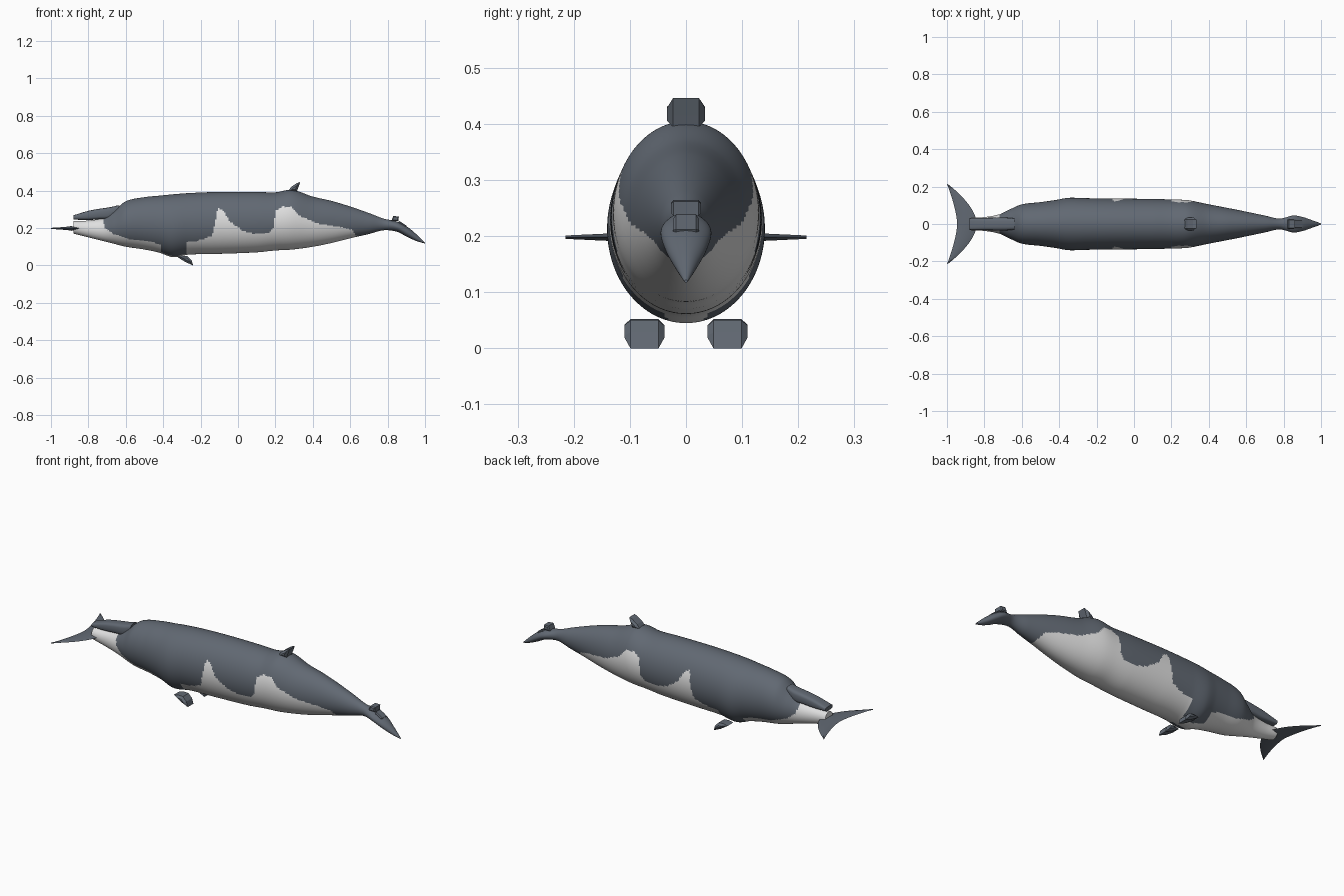
import bpy
import bmesh
from math import sin, cos, pi
from mathutils import Vector

if "Cube" in bpy.data.objects:
    bpy.data.objects.remove(bpy.data.objects["Cube"])


def make_material(name, colour):
    material = bpy.data.materials.new(name)
    material.use_nodes = True
    material.diffuse_color = colour
    shader = material.node_tree.nodes["Principled BSDF"]
    shader.inputs["Base Color"].default_value = colour
    shader.inputs["Roughness"].default_value = 0.7
    return material


slate = make_material("slate grey skin", (0.12, 0.14, 0.17, 1))
pale = make_material("pale belly skin", (0.74, 0.74, 0.74, 1))


def finish(name, bm, materials, smooth=True):
    """Turn a bmesh into a named, shaded object."""
    bmesh.ops.recalc_face_normals(bm, faces=bm.faces)
    mesh = bpy.data.meshes.new(name)
    bm.to_mesh(mesh)
    bm.free()
    for material in materials:
        mesh.materials.append(material)
    obj = bpy.data.objects.new(name, mesh)
    bpy.context.collection.objects.link(obj)
    if smooth:
        bpy.ops.object.select_all(action='DESELECT')
        obj.select_set(True)
        bpy.context.view_layer.objects.active = obj
        bpy.ops.object.shade_smooth_by_angle(angle=pi / 4)
    return obj


def loft(rings):
    """Skin a list of closed rings and cap both ends."""
    bm = bmesh.new()
    loops = [[bm.verts.new(p) for p in ring] for ring in rings]
    count = len(loops[0])
    for a, b in zip(loops, loops[1:]):
        for i in range(count):
            j = (i + 1) % count
            bm.faces.new((a[i], a[j], b[j], b[i]))
    bm.faces.new(loops[0])
    bm.faces.new(loops[-1])
    return bm


def linear(table, x):
    """Straight-line lookup in a table of (x, value)."""
    for (x0, v0), (x1, v1) in zip(table, table[1:]):
        if x <= x1:
            return v0 + (v1 - v0) * max(0, x - x0) / (x1 - x0)
    return table[-1][1]


def smooth_stations(table, step):
    """Resample station rows along x with a smooth cubic."""
    rows = [Vector(row) for row in table]
    slopes = []
    for i in range(len(rows)):
        a, b = rows[max(i - 1, 0)], rows[min(i + 1, len(rows) - 1)]
        slopes.append((b - a) / (b[0] - a[0]))
    result = []
    for i, (a, b) in enumerate(zip(rows, rows[1:])):
        width = b[0] - a[0]
        parts = max(1, round(width / step))
        for k in range(parts):
            t = k / parts
            p = a * (1 + 2 * t) * (1 - t) ** 2 + b * t * t * (3 - 2 * t)
            p += (slopes[i] * t * (1 - t) ** 2 - slopes[i + 1] * t * t * (1 - t)) * width
            p[0] = a[0] + width * t
            result.append(p)
    return result + [rows[-1]]


def oval_rings(stations, sides, power=1.0):
    """Upright oval rings from rows of (x, bottom, top, half width)."""
    def bend(v):
        return abs(v) ** power * (1 if v > 0 else -1)
    return [[(x, w * bend(sin(2 * pi * i / sides)),
              (lo + hi) / 2 + (hi - lo) / 2 * bend(cos(2 * pi * i / sides)))
             for i in range(sides)] for x, lo, hi, w in stations]


def slab(name, outline, y0, y1, bevel):
    """Side outline in x and z, extruded across y with chamfered edges."""
    bm = bmesh.new()
    face = bm.faces.new([bm.verts.new((x, y0, z)) for x, z in outline])
    grown = bmesh.ops.extrude_face_region(bm, geom=[face])["geom"]
    bmesh.ops.translate(bm, vec=(0, y1 - y0, 0),
                        verts=[v for v in grown if isinstance(v, bmesh.types.BMVert)])
    sides = [e for e in bm.edges if abs(e.verts[0].co.y - e.verts[1].co.y) < 0.001]
    bmesh.ops.bevel(bm, geom=sides, offset=bevel, segments=1, affect='EDGES')
    return finish(name, bm, [slate], False)


# Body: (x, bottom, top, half width)
profile = [
    (-.88, .17, .237, .033), (-.8, .15, .24, .037), (-.72, .13, .255, .052),
    (-.66, .115, .295, .08), (-.6, .1, .343, .105), (-.5, .085, .365, .117),
    (-.42, .068, .373, .128), (-.35, .045, .38, .14), (-.26, .058, .387, .138),
    (-.1, .062, .393, .136), (.1, .07, .393, .134), (.2, .08, .391, .131),
    (.29, .085, .404, .127), (.4, .1, .368, .105), (.5, .12, .345, .086),
    (.6, .145, .315, .066), (.7, .168, .28, .045), (.78, .188, .25, .029),
    (.85, .18, .235, .045), (.9, .155, .21, .038), (.95, .132, .17, .021),
    (1, .117, .122, .003)]
body = loft(oval_rings(smooth_stations(profile, .008), 112))

# Height of the pale marking's upper edge along the flank
marking = [
    (-.88, .3), (-.73, .27), (-.71, .2), (-.67, .17), (-.58, .14), (-.46, .125),
    (-.41, .11), (-.28, .125), (-.2, .135), (-.14, .16), (-.125, .22), (-.11, .305),
    (-.085, .3), (-.04, .23), (.03, .185), (.1, .167), (.16, .17), (.19, .2),
    (.2, .29), (.24, .315), (.29, .31), (.33, .265), (.43, .222), (.54, .207),
    (.61, .19), (.63, .16)]
for face in body.faces:
    c = face.calc_center_median()
    shoulder = -.41 < c.x < -.28 and abs(c.y) > .035
    face.material_index = int(c.x < .63 and c.z < linear(marking, c.x) and not shoulder)
finish("body", body, [slate, pale])

# Raised ridge over the tail stock
ridge = [(-.88, .245, .268, .031), (-.8, .243, .292, .033), (-.74, .247, .303, .034),
         (-.68, .25, .312, .034), (-.64, .275, .322, .03)]
finish("tail_ridge", loft(oval_rings(smooth_stations(ridge, .02), 24, .6)), [slate])

# Tail flukes: diamond sections swept from tip to tip
fluke_rings = []
steps = 12
for i in range(-steps, steps + 1):
    t = abs(i) / steps
    front = -.84 - .157 * t ** 1.75
    back = -.945 - .055 * t ** 1.5
    half = .003 + .01 * (1 - t)
    y, middle = .215 * i / steps, (front + back) / 2
    fluke_rings.append([(front, y, .198), (middle, y, .198 + half),
                        (back, y, .198), (middle, y, .198 - half)])
finish("tail_flukes", loft(fluke_rings), [slate])

# Back fin
slab("back_fin", [(.265, .395), (.285, .42), (.315, .44), (.333, .446),
                  (.322, .415), (.315, .395)], -.034, .034, .011)

# Flippers, mirrored left and right
flipper = [(-.325, .046), (-.3, .052), (-.27, .05), (-.248, .028), (-.24, 0), (-.285, .02)]
for side, sign in (("left", 1), ("right", -1)):
    slab(side + "_flipper", flipper, .038 * sign, .11 * sign, .011)

# Blowhole guards on the head
slab("blowhole_guard", [(.82, .238), (.83, .264), (.86, .262), (.858, .236)],
     -.027, .027, .005)
slab("brow_plate", [(.85, .21), (.862, .238), (.902, .212), (.89, .19)],
     -.023, .023, .005)
